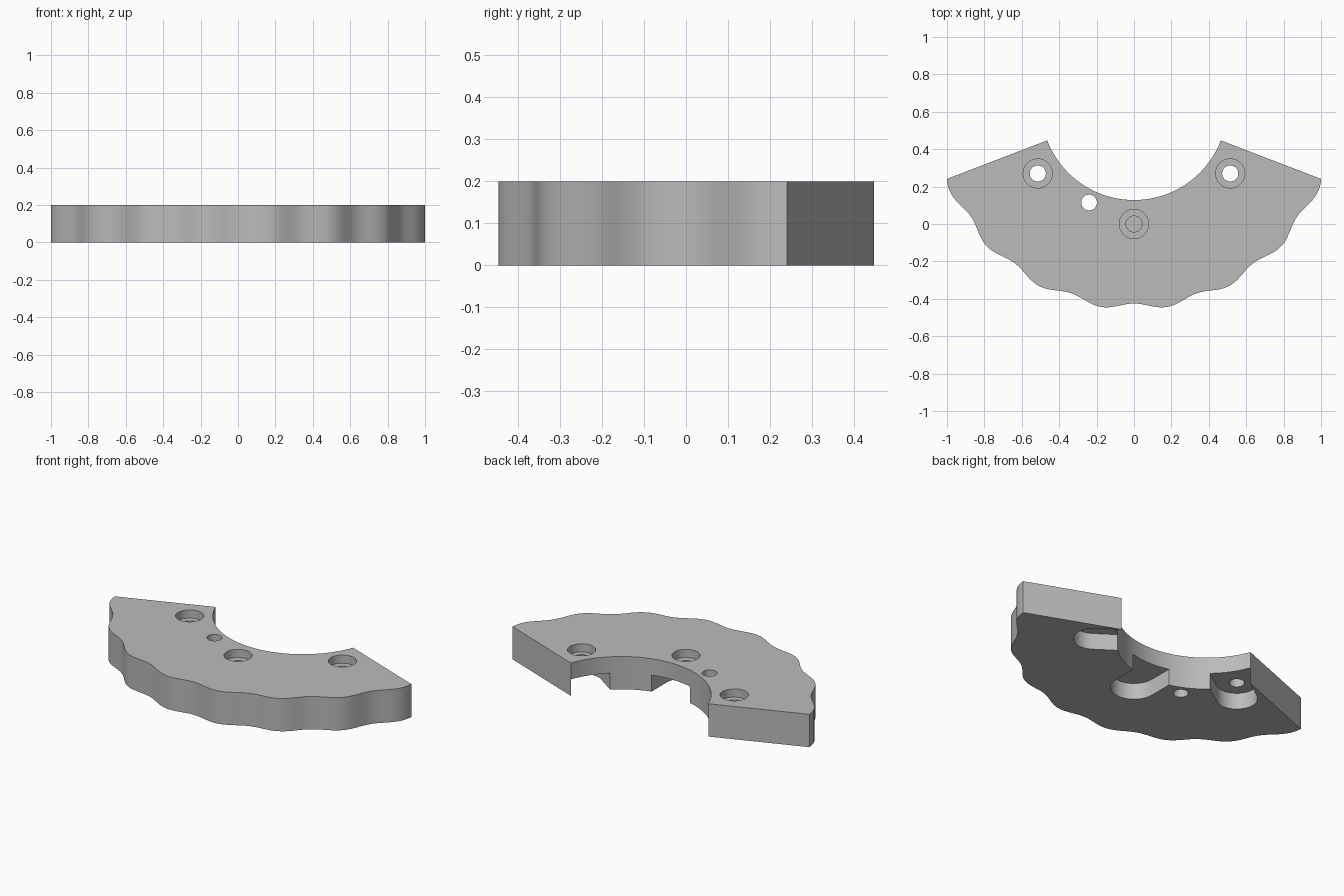
import bpy, bmesh, math
from mathutils import Vector

if "Cube" in bpy.data.objects:
    bpy.data.objects.remove(bpy.data.objects["Cube"])

CY = 0.625                    # centre of the ring, on the y axis
R_IN, R_MID, WAVE = 0.497, 1.0665, 0.0165
END = math.radians(69)        # half angle of the sector
PERIOD = math.radians(18.67)  # one scallop
HEIGHT = 0.2

grey = bpy.data.materials.new("light_grey")
grey.diffuse_color = (0.5, 0.5, 0.5, 1)
grey.use_nodes = True
grey.node_tree.nodes["Principled BSDF"].inputs["Base Color"].default_value = grey.diffuse_color


def polar(radius, angle):
    """Point on the ring, angle measured from straight forward (-y)."""
    return Vector((radius * math.sin(angle), CY - radius * math.cos(angle)))


def prism(name, outline, z0, z1):
    """Extrude a closed 2D outline between two heights."""
    bm = bmesh.new()
    face = bm.faces.new([bm.verts.new((p[0], p[1], z0)) for p in outline])
    top = bmesh.ops.extrude_face_region(bm, geom=[face])["geom"]
    bmesh.ops.translate(bm, vec=(0, 0, z1 - z0),
                        verts=[v for v in top if isinstance(v, bmesh.types.BMVert)])
    bmesh.ops.recalc_face_normals(bm, faces=bm.faces)
    mesh = bpy.data.meshes.new(name)
    bm.to_mesh(mesh)
    bm.free()
    mesh.materials.append(grey)
    obj = bpy.data.objects.new(name, mesh)
    bpy.context.collection.objects.link(obj)
    return obj


def circle(center, radius, n=40):
    return [center + radius * Vector((math.cos(2 * math.pi * i / n),
                                      math.sin(2 * math.pi * i / n))) for i in range(n)]


def slot(angle, center, radius, n=20):
    """U shape with its round end about the hole, open towards the ring centre."""
    out = Vector((math.sin(angle), -math.cos(angle)))
    side = Vector((-out.y, out.x))
    arc = [center + radius * (math.cos(t) * side + math.sin(t) * out)
           for t in (math.pi * i / n for i in range(n + 1))]
    return arc + [center - radius * side - 0.25 * out, center + radius * side - 0.25 * out]


# Sector plate with a scalloped outer edge and a round inner edge
outline = []
for i in range(121):
    a = -END + 2 * END * i / 120
    outline.append(polar(R_MID - WAVE * math.cos(2 * math.pi * a / PERIOD), a))
for i in range(49):
    outline.append(polar(R_IN, END - 2 * END * i / 48))
plate = prism("scalloped_plate", outline, 0, HEIGHT)

# Cutters: bolt holes, top counterbores, slots underneath, small pin hole
cutters = [prism("pin_hole_cutter", circle(Vector((-0.24, 0.115)), 0.042), -0.1, 0.3)]
for deg, width in ((-55.4, 0.115), (0, 0.13), (55.4, 0.115)):
    angle = math.radians(deg)
    c = polar(CY, angle)
    cutters += [prism("bolt_hole_cutter", circle(c, 0.043), -0.1, 0.3),
                prism("counterbore_cutter", circle(c, 0.078), 0.15, 0.3),
                prism("slot_cutter", slot(angle, c, width), -0.1, 0.1)]

bpy.context.view_layer.objects.active = plate
plate.select_set(True)
for cutter in cutters:
    mod = plate.modifiers.new("cut", 'BOOLEAN')
    mod.operation = 'DIFFERENCE'
    mod.solver = 'EXACT'
    mod.object = cutter
    bpy.ops.object.modifier_apply(modifier=mod.name)
for cutter in cutters:
    bpy.data.objects.remove(cutter)

bpy.ops.object.shade_smooth_by_angle(angle=math.radians(30))
